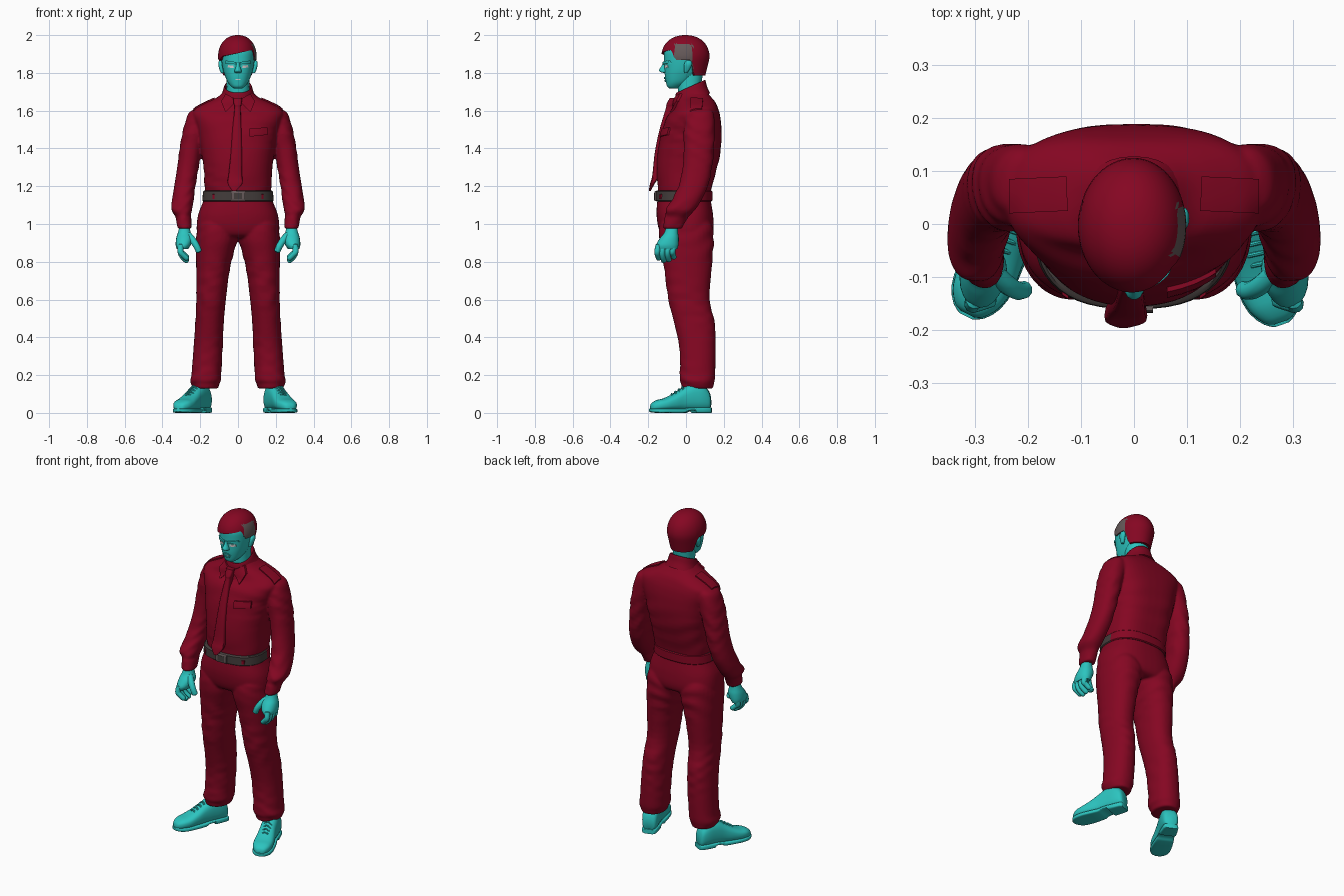
import bpy, bmesh, math
from mathutils import Vector
from mathutils.bvhtree import BVHTree

if "Cube" in bpy.data.objects:
    bpy.data.objects.remove(bpy.data.objects["Cube"])


def material(name, rgb):
    m = bpy.data.materials.new(name)
    m.diffuse_color = (*rgb, 1)
    m.use_nodes = True
    m.node_tree.nodes["Principled BSDF"].inputs["Base Color"].default_value = m.diffuse_color
    return m


RED = material("deep red", (0.235, 0.002, 0.016))
TEAL = material("teal", (0.025, 0.55, 0.52))
CHARCOAL = material("charcoal", (0.055, 0.045, 0.043))
GREY = material("warm grey", (0.13, 0.10, 0.10))
WHITE = material("off white", (0.72, 0.68, 0.68))


def finish(name, bm, *mats):
    bmesh.ops.recalc_face_normals(bm, faces=bm.faces)
    me = bpy.data.meshes.new(name)
    bm.to_mesh(me)
    bm.free()
    ob = bpy.data.objects.new(name, me)
    bpy.context.collection.objects.link(ob)
    for m in mats:
        me.materials.append(m)
    return ob


def skin(bm, rows):
    """Closed rows of points joined into a capped tube."""
    vs = [[bm.verts.new(p) for p in row] for row in rows]
    n = len(vs[0])
    for a, b in zip(vs, vs[1:]):
        for i in range(n):
            j = (i + 1) % n
            bm.faces.new((a[i], a[j], b[j], b[i]))
    bm.faces.new(vs[0])
    bm.faces.new(vs[-1])


def spline(rings, sub):
    out = []
    for i in range(len(rings) - 1):
        q = [rings[max(0, min(len(rings) - 1, i + k))] for k in (-1, 0, 1, 2)]
        for s in range(sub):
            t = s / sub
            out.append([0.5 * (2 * b + (c - a) * t + (2 * a - 5 * b + 4 * c - d) * t * t
                               + (3 * b - a - 3 * c + d) * t ** 3) for a, b, c, d in zip(*q)])
    return out + [list(rings[-1])]


def loft(name, rings, mat, n=32, p=2.2, sub=4, place=None, folds=0.0, back=None):
    """Rings are (height, x min, x max, y min, y max)."""
    rows = []
    for z, x0, x1, y0, y1 in spline(rings, sub):
        row = []
        for i in range(n):
            a = 2 * math.pi * i / n
            c, s = math.cos(a), math.sin(a)
            e = 2 / (back if back and s > 0 else p)
            f = 1 + folds * math.sin(z * 75 + 2.5 * math.sin(a * 2 + z * 9)) * (0.5 + 0.5 * math.sin(a + z * 14))
            v = Vector(((x0 + x1) / 2 + f * (x1 - x0) / 2 * math.copysign(abs(c) ** e, c),
                        (y0 + y1) / 2 + f * (y1 - y0) / 2 * math.copysign(abs(s) ** e, s), z))
            row.append(place(v) if place else v)
        rows.append(row)
    bm = bmesh.new()
    skin(bm, rows)
    return finish(name, bm, mat)


def sym(rows):
    return [(z, -w, w, y0, y1) for z, w, y0, y1 in rows]


def tube(name, pts, radius, mat, n=10):
    """Tapering round-ended tube along points."""
    pts = [Vector(q) for q in spline(pts, 4)]
    rows = []
    for i, q in enumerate(pts):
        d = (pts[min(i + 1, len(pts) - 1)] - pts[max(i - 1, 0)]).normalized()
        u = d.orthogonal().normalized() if i == 0 else (u - d * u.dot(d)).normalized()
        w = d.cross(u)
        r = radius * (0.45 if i in (0, len(pts) - 1) else 1 - 0.2 * i / len(pts))
        rows.append([q + r * (u * math.cos(k * math.tau / n) + w * math.sin(k * math.tau / n)) for k in range(n)])
    bm = bmesh.new()
    skin(bm, rows)
    return finish(name, bm, mat)


def patch(name, targets, corners, mat, thick=0.006, top=False, n=7):
    """Thin plate laid on the targets; corners in (x, z), or (x, y) from the top."""
    trees = [BVHTree.FromPolygons([v.co for v in t.data.vertices],
                                  [f.vertices[:] for f in t.data.polygons]) for t in targets]
    d = Vector((0, 0, -1)) if top else Vector((0, 1, 0))
    a, b, c, e = [Vector(q) for q in corners]
    bm, outer, inner = bmesh.new(), [], []
    for i in range(n + 1):
        for j in range(n + 1):
            q = a.lerp(b, i / n).lerp(e.lerp(c, i / n), j / n)
            o = Vector((q.x, q.y, 3)) if top else Vector((q.x, -3, q.y))
            hits = [h for h in (t.ray_cast(o, d) for t in trees) if h[0]]
            hit = min(hits, key=lambda h: h[3])[0] if hits else trees[0].find_nearest(o + 3 * d)[0]
            outer.append(bm.verts.new(hit - d * thick))
            inner.append(bm.verts.new(hit + d * 0.004))
    m = n + 1
    for i in range(n):
        for j in range(n):
            k = (i * m + j, i * m + j + 1, (i + 1) * m + j + 1, (i + 1) * m + j)
            bm.faces.new([outer[v] for v in k])
            bm.faces.new([inner[v] for v in reversed(k)])
    edge = [j for j in range(n)] + [i * m + n for i in range(n)] + \
           [n * m + j for j in range(n, 0, -1)] + [i * m for i in range(n, 0, -1)]
    for s, t in zip(edge, edge[1:] + edge[:1]):
        bm.faces.new((outer[s], outer[t], inner[t], inner[s]))
    return finish(name, bm, mat)


def fuse(name, parts):
    """Join overlapping parts into one continuous garment."""
    bpy.ops.object.select_all(action='DESELECT')
    for ob in parts:
        ob.select_set(True)
    bpy.context.view_layer.objects.active = parts[0]
    bpy.ops.object.join()
    parts[0].name = name
    m = parts[0].modifiers.new("fuse", 'REMESH')
    m.mode, m.voxel_size, m.use_smooth_shade = 'VOXEL', 0.007, True
    m = parts[0].modifiers.new("soften", 'SMOOTH')
    m.iterations, m.factor = 5, 0.5


# Shirt body
shirt = loft("shirt_body", sym([
    (1.13, .172, -.14, .122), (1.20, .177, -.15, .138), (1.30, .182, -.156, .165), (1.40, .197, -.147, .185),
    (1.50, .215, -.126, .188), (1.57, .24, -.098, .181), (1.612, .228, -.062, .17), (1.645, .165, -.055, .155),
    (1.67, .11, -.05, .135), (1.70, .075, -.04, .11)]), RED, n=48, p=2.25, back=2.9, folds=.012)

# Trousers seat, belt and buckle
seat = loft("trouser_seat", sym([(1.15, .176, -.145, .128), (1.12, .184, -.152, .132), (1.05, .211, -.156, .143),
                                 (.98, .219, -.146, .146), (.94, .212, -.125, .135), (.925, .18, -.085, .11)]),
            RED, n=48, p=2.5)
belt = loft("belt", sym([(1.12, .184, -.155, .135), (1.125, .189, -.161, .14), (1.172, .185, -.16, .14),
                         (1.177, .18, -.154, .135)]), CHARCOAL, n=48, p=2.5, sub=1)
belt.data.materials.append(RED)
for f in belt.data.polygons:
    f.material_index = int(f.center.y > 0.01)
patch("buckle", [belt], [(-.036, 1.122), (.036, 1.122), (.036, 1.175), (-.036, 1.175)], GREY, .008)
patch("buckle_centre", [belt], [(-.022, 1.133), (.022, 1.133), (.022, 1.164), (-.022, 1.164)], CHARCOAL, .0095)
for x in (-.13, .13):
    patch("belt_loop", [belt], [(x - .006, 1.11), (x + .006, 1.11), (x + .006, 1.18), (x - .006, 1.18)], RED, n=3)

# Neck and head
loft("neck", sym([(1.60, .07, -.035, .09), (1.70, .06, -.042, .078), (1.80, .062, -.05, .09)]), TEAL)
head = loft("head", sym([
    (1.718, .022, -.088, -.045), (1.728, .036, -.1, -.02), (1.75, .054, -.106, .02), (1.785, .069, -.112, .06),
    (1.82, .08, -.114, .09), (1.87, .088, -.116, .105), (1.92, .09, -.114, .108), (1.96, .072, -.085, .085),
    (1.98, .04, -.05, .05)]), TEAL, n=40, p=2.3)
loft("nose", sym([(1.855, .009, -.12, -.09), (1.835, .011, -.131, -.09), (1.815, .018, -.143, -.09),
                  (1.805, .019, -.137, -.09), (1.80, .012, -.12, -.09)]), TEAL, n=14)
patch("upper_lip", [head], [(-.026, 1.768), (.026, 1.768), (.012, 1.778), (-.012, 1.778)], TEAL, .006)
patch("lower_lip", [head], [(-.016, 1.752), (.016, 1.752), (.022, 1.763), (-.022, 1.763)], TEAL, .006)
patch("teeth", [head], [(-.014, 1.763), (.014, 1.763), (.014, 1.768), (-.014, 1.768)], WHITE, .003)

# Hair cap with a hairline that changes around the head
bm, N, ROWS = bmesh.new(), 64, 16


def hairline(s, c):
    step = lambda a, b: max(0, min(1, (s - a) / (b - a)))
    front = 1 - step(-.6, -.42)
    return 1.868 + front * (.036 + .022 * max(0, c) - .02 * max(0, -c)) - .082 * step(.24, .42)


rows = []
for k in range(-1, ROWS + 1):
    row = []
    for i in range(N):
        a = math.tau * i / N
        c, s = math.cos(a), math.sin(a)
        lo = hairline(s, c)
        t = math.sin(max(k, 0) / ROWS * math.pi / 2)
        z = lo + (1.9999 - lo) * t
        r = (1 - ((z - 1.88) / .12) ** 2.2) ** (1 / 2.2) if z > 1.88 else 1 - 1.9 * (1.88 - z)
        r *= .8 if k < 0 else 1
        row.append(((.105 if c < 0 else .1) * r * c - .001, .128 * r * s - .003, z))
    rows.append(row)
skin(bm, rows)
hair = finish("hair", bm, RED, GREY)
for f in hair.data.polygons:
    x, y, z = f.center
    f.material_index = int(x > .05 and -.06 < y < .036 and z < 1.95)

# Collar and tie
loft("collar", sym([(1.635, .105, -.07, .128), (1.675, .085, -.06, .112), (1.714, .073, -.054, .103),
                    (1.714, .067, -.048, .096), (1.69, .058, -.04, .085)]), RED,
     place=lambda v: Vector((v.x, v.y, v.z + .45 * v.y)))
loft("tie", [(1.668, -.026, .022, -.086, -.04), (1.63, -.022, .018, -.105, -.05), (1.615, -.018, .014, -.106, -.05),
             (1.50, -.03, .018, -.14, -.09), (1.38, -.038, .021, -.165, -.12), (1.26, -.05, .022, -.178, -.14),
             (1.215, -.055, .023, -.19, -.165), (1.175, -.03, -.01, -.197, -.187)], RED, n=16, p=4)

# Chest pocket flap
patch("chest_pocket_flap", [shirt], [(.062, 1.462), (.155, 1.472), (.155, 1.512), (.062, 1.505)], RED, .009)

# Parts on both sides
sleeves, legs = [], []
for sd, side in ((1, "left"), (-1, "right")):
    flip = lambda v: Vector((sd * v.x, v.y, v.z))
    sleeve = loft(side + "_sleeve", [
        (1.605, .18, .238, .03, .13), (1.58, .15, .265, .005, .148), (1.50, .165, .29, -.012, .152),
        (1.40, .19, .309, -.012, .148), (1.30, .208, .322, -.018, .138), (1.20, .225, .338, -.04, .116),
        (1.12, .236, .35, -.08, .078), (1.075, .243, .353, -.108, .048), (1.045, .25, .335, -.108, .02),
        (1.03, .247, .328, -.114, .008), (.975, .245, .32, -.124, -.022)], RED, place=flip, folds=.04)
    leg = loft(side + "_trouser_leg", [
        (1.05, .04, .185, -.10, .10), (1.0, .012, .213, -.138, .137), (.92, .003, .222, -.142, .147),
        (.85, .022, .223, -.13, .143),
        (.75, .045, .221, -.114, .135), (.60, .064, .221, -.094, .125), (.48, .075, .226, -.064, .152),
        (.35, .081, .235, -.036, .157), (.22, .088, .245, -.032, .155), (.175, .09, .252, -.036, .153),
        (.155, .098, .248, -.026, .148), (.128, .106, .238, -.02, .142)], RED, place=flip, folds=.025)
    patch(side + "_epaulette", [shirt, sleeve], [(sd * .125, .025), (sd * .236, .02), (sd * .236, .085),
          (sd * .128, .09)], RED, .007, top=True)
    patch(side + "_collar_point", [shirt], [(sd * .004, 1.655), (sd * .066, 1.592), (sd * .09, 1.65),
          (sd * .065, 1.69)], RED, .014)
    sleeves.append(sleeve)
    legs.append(leg)

    # Face details
    patch(side + "_brow", [head], [(sd * .01, 1.845), (sd * .07, 1.85), (sd * .066, 1.866), (sd * .01, 1.857)], TEAL, .009)
    patch(side + "_eye", [head], [(sd * .022, 1.826), (sd * .055, 1.828), (sd * .053, 1.841), (sd * .024, 1.839)], WHITE, .003)
    loft(side + "_ear", [(1.80, .074, .09, -.008, .006), (1.812, .076, .096, -.011, .016), (1.84, .08, .104, -.011, .03),
                         (1.858, .082, .103, -.005, .03), (1.866, .084, .096, .004, .02)], TEAL, n=16, place=flip)

    # Hand
    loft(side + "_palm", [(1.0, .26, .306, -.1, -.045), (.955, .25, .318, -.115, -.042), (.925, .24, .327, -.138, -.038),
                          (.89, .25, .33, -.158, -.04), (.868, .264, .324, -.154, -.046)], TEAL, n=20, place=flip)
    for k, y in enumerate((-.142, -.115, -.088, -.062)):
        drop = (.012, 0, .004, .018)[k]
        tube(side + "_finger", [(sd * .3, y, .895), (sd * .305, y - .01, .855),
             (sd * .292, y - .008, .825 + drop), (sd * .265, y, .80 + drop)], .017, TEAL)
    tube(side + "_thumb", [(sd * .268, -.09, .945), (sd * .24, -.115, .915), (sd * .219, -.126, .882),
                           (sd * .205, -.123, .85)], .02, TEAL)

    # Shoe, built heel to toe along a turned-out axis
    ang = math.radians(19 if sd > 0 else 26)
    ca, sa = math.cos(ang), math.sin(ang)

    def foot(v):
        return Vector((sd * (.17 + v.x * ca + v.z * sa), .122 + v.x * sa - v.z * ca, v.y))
    loft(side + "_shoe", [(0, -.028, .028, .025, .085), (.012, -.041, .041, .015, .12), (.05, -.048, .048, .012, .155),
                          (.10, -.048, .048, .012, .155), (.15, -.048, .048, .012, .13), (.20, -.052, .054, .012, .1),
                          (.25, -.055, .057, .012, .078), (.29, -.047, .05, .012, .068), (.318, -.028, .032, .014, .052),
                          (.326, -.012, .015, .018, .036)], TEAL, n=28, p=2.6, place=foot)
    loft(side + "_sole", [(-.003, -.032, .032, 0, .028), (.012, -.043, .043, 0, .03), (.085, -.048, .048, 0, .03),
                          (.09, -.047, .047, .012, .03), (.13, -.048, .048, .01, .028), (.15, -.05, .051, 0, .024),
                          (.24, -.057, .059, 0, .024), (.29, -.05, .053, 0, .024), (.32, -.03, .034, .003, .024),
                          (.331, -.012, .016, .006, .022)], TEAL, n=28, p=5, place=foot, sub=2)
    for k in range(4):
        s, h = .145 + .02 * k, .138 - .0125 * k
        tube(side + "_lace", [foot(Vector(q)) for q in ((-.03, h - .022, s), (0, h, s + .004), (.03, h - .022, s + .008))],
             .005, TEAL, 8)

# Continuous garments, then smooth shading that keeps edges
fuse("shirt", [shirt] + sleeves)
fuse("trousers", [seat] + legs)
bpy.ops.object.select_all(action='SELECT')
bpy.ops.object.shade_smooth_by_angle(angle=math.radians(40))
